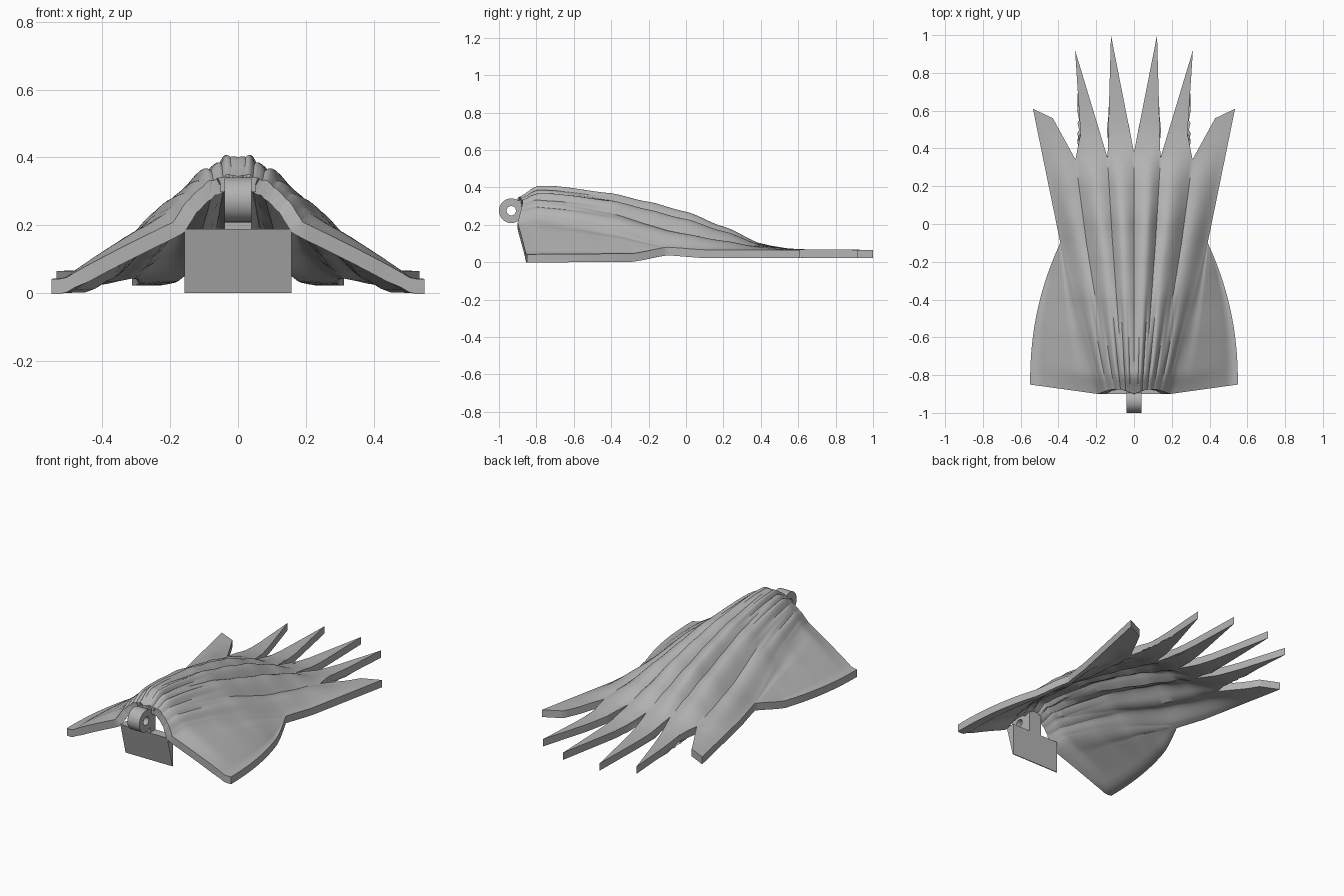
import bpy, bmesh, math
from mathutils import Vector

cube = bpy.data.objects.get("Cube")
if cube:
    bpy.data.objects.remove(cube, do_unlink=True)

grey = bpy.data.materials.new("plain grey")
grey.use_nodes = True
colour = (0.45, 0.45, 0.45, 1)
grey.diffuse_color = colour
grey.node_tree.nodes["Principled BSDF"].inputs["Base Color"].default_value = colour


def ramp(points, t, smooth=False):
    """Interpolate a value along (position, value) points."""
    if t <= points[0][0]:
        return points[0][1]
    for (a, va), (b, vb) in zip(points, points[1:]):
        if t <= b:
            k = (t - a) / (b - a)
            if smooth:
                k = k * k * (3 - 2 * k) * 0.4 + k * 0.6
            return va + (vb - va) * k
    return points[-1][1]


def make(name, bm):
    mesh = bpy.data.meshes.new(name)
    bm.to_mesh(mesh)
    bm.free()
    mesh.materials.append(grey)
    obj = bpy.data.objects.new(name, mesh)
    bpy.context.collection.objects.link(obj)
    return obj


def finish(obj, angle):
    """Apply the modifiers and shade smooth with sharp edges kept."""
    bpy.ops.object.select_all(action='DESELECT')
    obj.select_set(True)
    bpy.context.view_layer.objects.active = obj
    for mod in list(obj.modifiers):
        bpy.ops.object.modifier_apply(modifier=mod.name)
    bpy.ops.object.shade_smooth_by_angle(angle=math.radians(angle))


# Lengthwise curves: crest height, edge height, body half width, fold depth
CREST = [(-.9, .348), (-.8, .408), (-.7, .406), (-.4, .37), (-.2, .325),
         (0, .27), (.2, .19), (.4, .1), (.5, .077), (.62, .068), (1, .066)]
EDGE = [(-.9, .21), (-.8, .235), (-.6, .21), (-.4, .17), (-.1, .08),
        (.1, .066), (1, .066)]
BODY = [(-.9, .19), (-.1, .39), (.34, .48), (.62, .537)]
FOLD = [(-.9, .005), (-.5, .02), (0, .042), (.3, .022), (.4, 0)]
FINE = [(-.9, .006), (-.75, .018), (-.3, 0)]
# Crosswise curves: column position at the spike roots, and the spike outline
ROOT = [(0, 0), (1, .08), (2, .14), (3, .22), (4, .31), (5, .4), (6, .48)]
TIP_X = [(0, 0), (1, .122), (2, .14), (3, .312), (3.75, .283), (4, .31),
         (5, .43), (6, .535)]
TIP_Y = [(0, .38), (1, 1), (2, .35), (3, .92), (3.75, .48), (4, .342),
         (5, .56), (6, .61)]
FRONT, WAIST, BACK = -.9, -.1, .34
THICK = .044


def body_height(t, x, y):
    s = min(x / ramp(BODY, y), 1)
    edge = ramp(EDGE, y, True)
    power = ramp([(-.9, 2.4), (-.8, 1.55), (-.4, 1.7)], y)
    z = edge + (ramp(CREST, y, True) - edge) * (1 - s ** power)
    damp = 1 - s ** 4
    z += ramp(FOLD, y) * (abs(math.sin(math.pi * t / 2)) - .8) * damp
    if t > .5:
        z += ramp(FINE, y) * (abs(math.sin(math.pi * (t - .5))) - .5) * damp
    return max(z, .066 if y > .1 else .05)


def body_point(t, y):
    s = ramp(ROOT, t) / .48
    x = ramp(BODY, y) * s
    set_back = .025 * math.sin(math.pi * s) * ramp([(-.9, 1), (-.7, 0)], y)
    return (x, y + set_back, body_height(t, x, y))


def spike_point(t, k):
    x = ramp(ROOT, t) * (1 - k) + ramp(TIP_X, t) * k
    y = BACK * (1 - k) + ramp(TIP_Y, t) * k
    return (x, y, body_height(t, x, y))


def wing_point(r, y):
    fade = (y - FRONT) / (WAIST - FRONT)
    inner, outer = ramp(BODY, y), .55 - .16 * fade ** 2.2
    edge = ramp(EDGE, y, True)
    low = ramp([(-.9, .042), (-.3, .046), (-.1, .08)], y, True)
    z = low + (edge - low) * max(0, 1 - r * 1.12) ** .92
    z -= .06 * (outer - inner) * math.sin(math.pi * min(r * 4, 1)) * fade
    return (inner + (outer - inner) * r, y + .05 * r * (1 - fade), z)


def patch(bm, func, us, vs):
    grid = [[bm.verts.new(func(u, v)) for u in us] for v in vs]
    for low, high in zip(grid, grid[1:]):
        for i in range(len(us) - 1):
            bm.faces.new((low[i], low[i + 1], high[i + 1], high[i]))


def steps(a, b, n):
    return [a + (b - a) * i / n for i in range(n + 1)]


def thicken(bm):
    """Add an underside, with upright walls along the outer rim."""
    bm.normal_update()
    rim = [e for e in bm.edges if e.is_boundary
           and max(v.co.x for v in e.verts) > .0005]
    rim_verts = {v for e in rim for v in e.verts}
    drops = {}
    for v in bm.verts:
        drop = v.normal.copy()
        if v.co.x < .0005:
            drop.x = 0
        if v in rim_verts:
            drop = Vector((drop.x, 0, drop.z)) if v.co.y < -.86 else Vector((0, 0, 1))
        drops[v] = drop.normalized() * THICK
    top = bm.faces[:]
    under = bmesh.ops.duplicate(bm, geom=bm.verts[:] + bm.edges[:] + top)["vert_map"]
    for v, drop in drops.items():
        under[v].co -= drop
    for e in rim:
        a, b = e.verts
        bm.faces.new((a, b, under[b], under[a]))
    bmesh.ops.recalc_face_normals(bm, faces=bm.faces)


# Draped cloak: folded body, back spikes and side wings
bm = bmesh.new()
columns = steps(0, 6, 48)
front_rows = steps(FRONT, WAIST, 32)
patch(bm, body_point, columns, front_rows)
patch(bm, body_point, columns, steps(WAIST, BACK, 18))
patch(bm, spike_point, columns, steps(0, 1, 12))
patch(bm, wing_point, steps(0, 1, 16), front_rows)
bmesh.ops.remove_doubles(bm, verts=bm.verts, dist=.0005)
bmesh.ops.dissolve_degenerate(bm, edges=bm.edges, dist=.0002)
bm.normal_update()
for face in bm.faces:
    if face.normal.z < 0:
        face.normal_flip()
thicken(bm)
cloak = make("cloak", bm)
mirror = cloak.modifiers.new("mirror", 'MIRROR')
mirror.merge_threshold = .0005
finish(cloak, 38)


# Collar ring, turned about the x axis
bm = bmesh.new()
sides = 40
loops = []
for radius, x in ((.066, -.04), (.066, .04), (.025, .04), (.025, -.04)):
    loops.append([bm.verts.new((x, -.934 + radius * math.cos(2 * math.pi * i / sides),
                                .275 + radius * math.sin(2 * math.pi * i / sides)))
                  for i in range(sides)])
for a, b in zip(loops, loops[1:] + loops[:1]):
    for i in range(sides):
        j = (i + 1) % sides
        bm.faces.new((a[i], a[j], b[j], b[i]))
bmesh.ops.recalc_face_normals(bm, faces=bm.faces)
finish(make("collar_ring", bm), 30)


def prism(name, half, profile):
    """Extrude a (y, z) profile across x."""
    bm = bmesh.new()
    left, right = [[bm.verts.new((x, y, z)) for y, z in profile]
                   for x in (-half, half)]
    bm.faces.new(left)
    bm.faces.new(right[::-1])
    for i in range(len(profile)):
        j = (i + 1) % len(profile)
        bm.faces.new((left[i], right[i], right[j], left[j]))
    bmesh.ops.recalc_face_normals(bm, faces=bm.faces)
    return make(name, bm)


# Wedge plate under the collar and the post that carries the ring
prism("neck_plate", .157, [(-.9, .19), (-.845, .19), (-.845, 0), (-.85, 0)])
prism("neck_post", .04, [(-.895, .18), (-.845, .18), (-.845, .34), (-.895, .33)])
